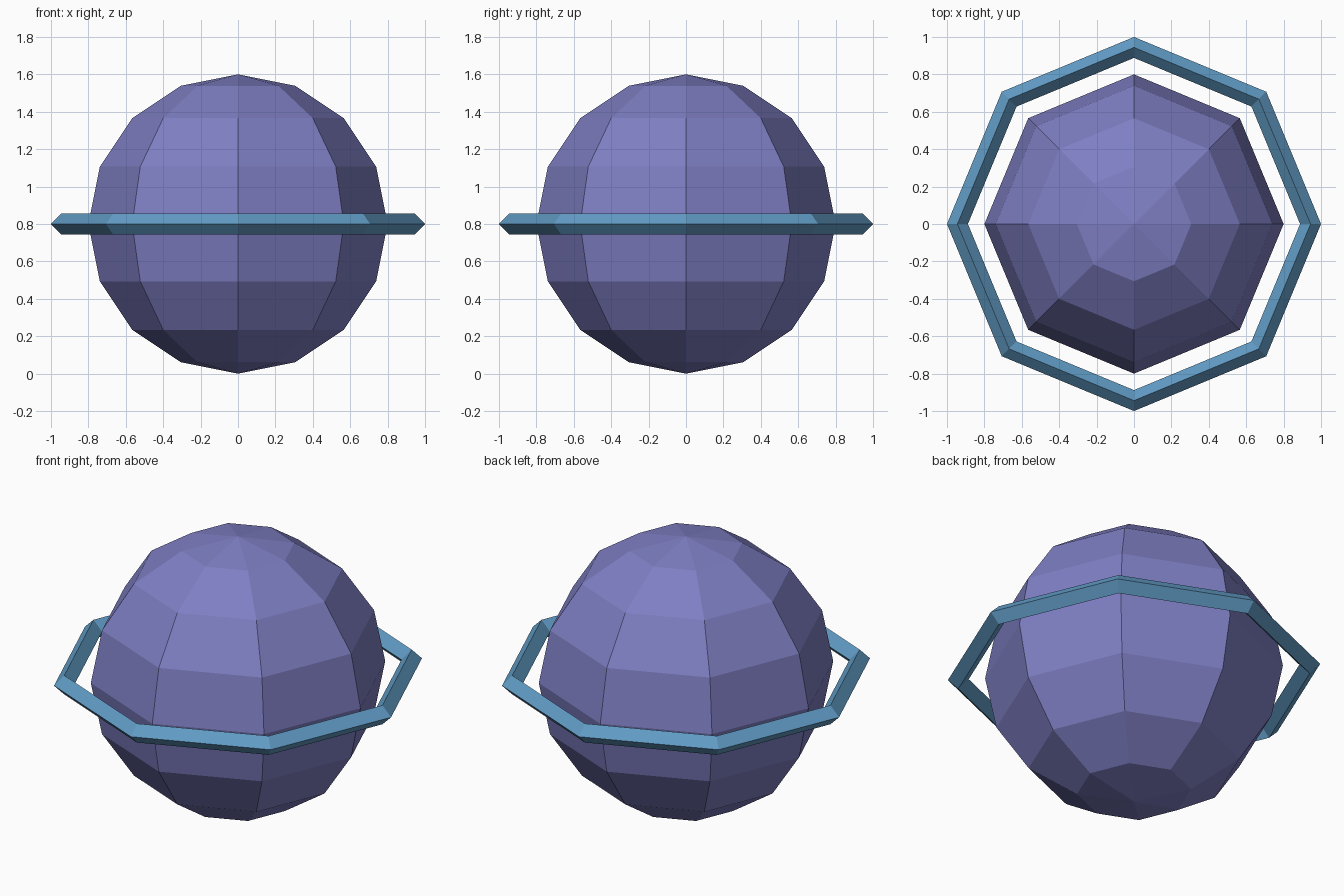
import bpy

if "Cube" in bpy.data.objects:
    bpy.data.objects.remove(bpy.data.objects["Cube"])


def finish(name, color):
    obj = bpy.context.object
    obj.name = name
    mat = bpy.data.materials.new(name + "_color")
    mat.diffuse_color = color
    mat.use_nodes = True
    mat.node_tree.nodes["Principled BSDF"].inputs["Base Color"].default_value = mat.diffuse_color
    obj.data.materials.append(mat)
    bpy.ops.object.shade_flat()
    return obj


# Low-poly planet body: 8 segments, 8 rings
bpy.ops.mesh.primitive_uv_sphere_add(segments=8, ring_count=8, radius=0.8,
                                     location=(0, 0, 0.8))
finish("planet", (0.21, 0.21, 0.55, 1))

# Octagonal ring with a diamond cross-section
bpy.ops.mesh.primitive_torus_add(major_segments=8, minor_segments=4,
                                 major_radius=0.944, minor_radius=0.056,
                                 location=(0, 0, 0.8))
finish("ring", (0.12, 0.33, 0.56, 1))
